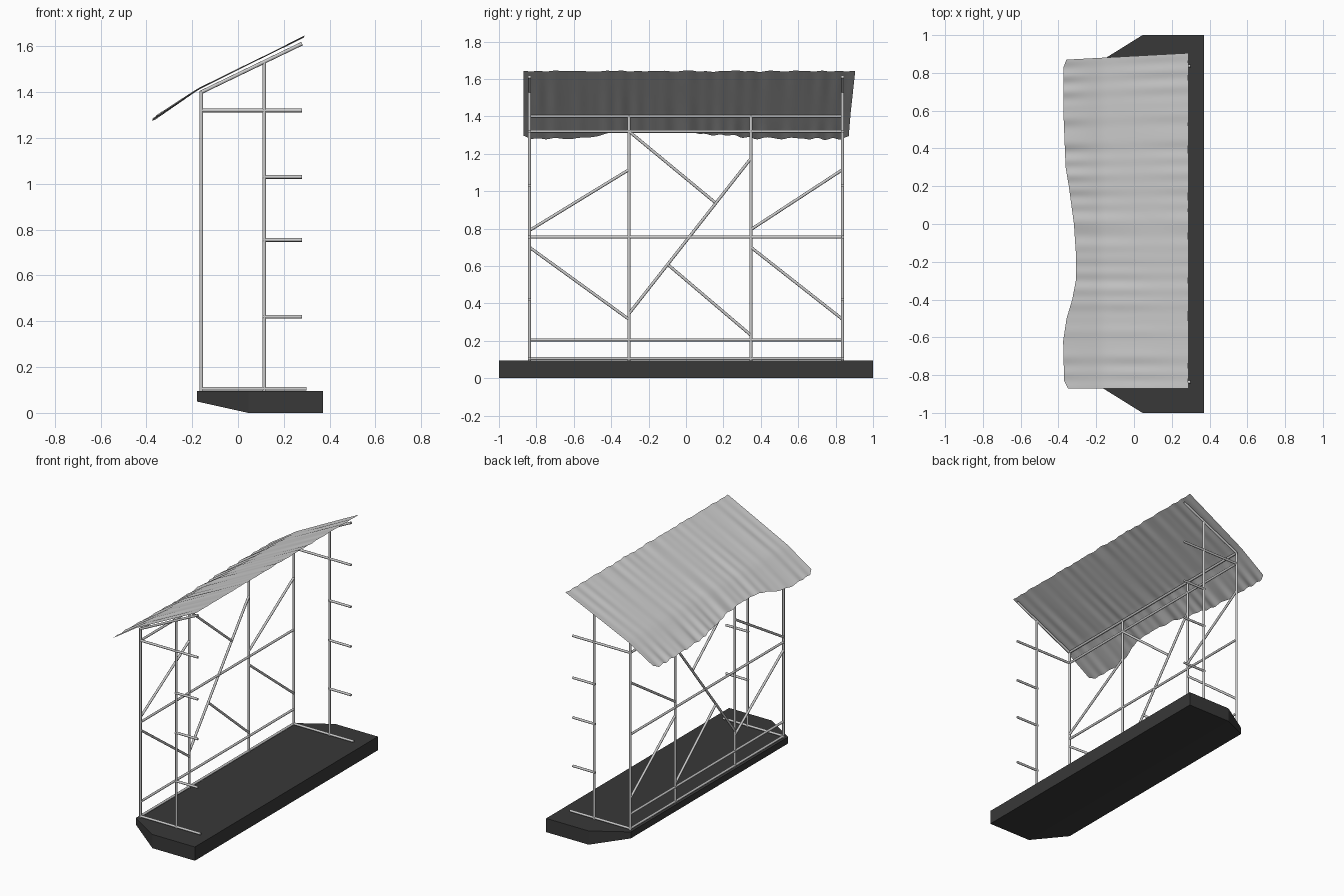
import bpy, bmesh, math, random
from mathutils import Vector

if "Cube" in bpy.data.objects:
    bpy.data.objects.remove(bpy.data.objects["Cube"])

random.seed(4)
R = 0.008


def add_object(name, bm, smooth=False):
    bmesh.ops.recalc_face_normals(bm, faces=bm.faces)
    mesh = bpy.data.meshes.new(name)
    bm.to_mesh(mesh)
    bm.free()
    if smooth:
        mesh.polygons.foreach_set("use_smooth", [len(p.vertices) == 4 for p in mesh.polygons])
    ob = bpy.data.objects.new(name, mesh)
    bpy.context.collection.objects.link(ob)
    return ob


def tube(name, a, b, r=R):
    a, b = Vector(a), Vector(b)
    bm = bmesh.new()
    bmesh.ops.create_cone(bm, cap_ends=True, segments=12, radius1=r, radius2=r, depth=(b - a).length)
    ob = add_object(name, bm, True)
    ob.location = (a + b) / 2
    ob.rotation_mode = 'QUATERNION'
    ob.rotation_quaternion = (b - a).to_track_quat('Z', 'Y')
    return ob


# Base slab: chamfered back corners, underside rising toward the back
outline = [(0.37, -1), (0.37, 1), (0.045, 1), (-0.18, 0.86), (-0.18, -0.86), (0.045, -1)]
bm = bmesh.new()
top = [bm.verts.new((x, y, 0.095)) for x, y in outline]
low = [bm.verts.new((x, y, 0.05 if x < 0 else 0.0)) for x, y in outline]
bm.faces.new(top)
bm.faces.new((low[0], low[1], low[2], low[5]))
bm.faces.new(low[2:6])
for i in range(6):
    j = (i + 1) % 6
    bm.faces.new((top[i], top[j], low[j], low[i]))
base = add_object("base_slab", bm)
dark = bpy.data.materials.new("dark_base")
dark.diffuse_color = (0.04, 0.04, 0.04, 1)
dark.use_nodes = True
dark.node_tree.nodes["Principled BSDF"].inputs["Base Color"].default_value = dark.diffuse_color
base.data.materials.append(dark)

# Back wall frame: posts, long rails and diagonal braces
BX, END = -0.16, 0.837
for y in (-END, -0.305, 0.347, END):
    tube("back_post", (BX, y, 0.09), (BX, y, 1.405))
for z in (0.105, 0.205, 0.755, 1.32, 1.40):
    tube("back_rail", (BX, -END, z), (BX, END, z))
braces = [(-END, 0.79, -0.305, 1.115), (-END, 0.70, -0.305, 0.315),
          (-0.305, 1.32, 0.155, 0.94), (-0.305, 0.345, 0.347, 1.175),
          (-0.10, 0.61, 0.347, 0.23),
          (0.347, 0.795, END, 1.115), (0.347, 0.70, END, 0.315)]
for y0, z0, y1, z1 in braces:
    tube("diagonal_brace", (BX, y0, z0), (BX, y1, z1))

# End frames, the same on both sides
for y in (-END, END):
    tube("side_post", (0.115, y, 0.09), (0.115, y, 1.53))
    tube("roof_rafter", (BX, y, 1.40), (0.28, y, 1.612))
    tube("floor_rail", (BX, y, 0.105), (0.30, y, 0.105))
    tube("top_side_rail", (BX, y, 1.32), (0.28, y, 1.32))
    for z in (0.42, 0.755, 1.03):
        tube("side_peg", (0.107, y, z), (0.28, y, z))

# Cloth roof: sloping sheet with a wavy lower edge and ripples
edge = [(-0.87, -0.35), (-0.83, -0.37), (-0.62, -0.375), (-0.5, -0.357), (-0.4, -0.327),
        (-0.3, -0.308), (-0.15, -0.308), (0.0, -0.318), (0.2, -0.345), (0.3, -0.362),
        (0.55, -0.372), (0.83, -0.373), (0.87, -0.358)]


def edge_x(y):
    for (y0, x0), (y1, x1) in zip(edge, edge[1:]):
        if y <= y1 + 1e-6:
            t = (y - y0) / (y1 - y0)
            return x0 + (x1 - x0) * t
    return edge[-1][1]


def roof_z(x):
    # steeper droop past the back rail
    return 1.643 + (x - 0.29) * 0.495 - max(0, -0.17 - x) * 0.17


waves = [(random.uniform(15, 90), random.uniform(0, 6.28)) for _ in range(7)]
NX, NY = 28, 180
bm = bmesh.new()
grid = []
for j in range(NY + 1):
    v = -0.87 + 1.74 * j / NY
    ripple = sum(math.sin(f * v + p) for f, p in waves) / 7
    row = []
    for i in range(NX + 1):
        u = i / NX
        y = v + (0.035 * u * max(0, v) / 0.87)
        x = edge_x(v) * (1 - u) + (0.288 + 0.003 * ripple) * u
        loose = 0.006 + 0.008 * max(0, 1 - u * 4)
        z = roof_z(x) + loose * ripple * (0.8 + 0.3 * math.sin(7 * u + 3 * v))
        row.append(bm.verts.new((x, y, z)))
    grid.append(row)
for j in range(NY):
    for i in range(NX):
        bm.faces.new((grid[j][i], grid[j][i + 1], grid[j + 1][i + 1], grid[j + 1][i]))
roof = add_object("cloth_roof", bm, True)
if roof.data.polygons[0].normal.z < 0:
    roof.data.flip_normals()
